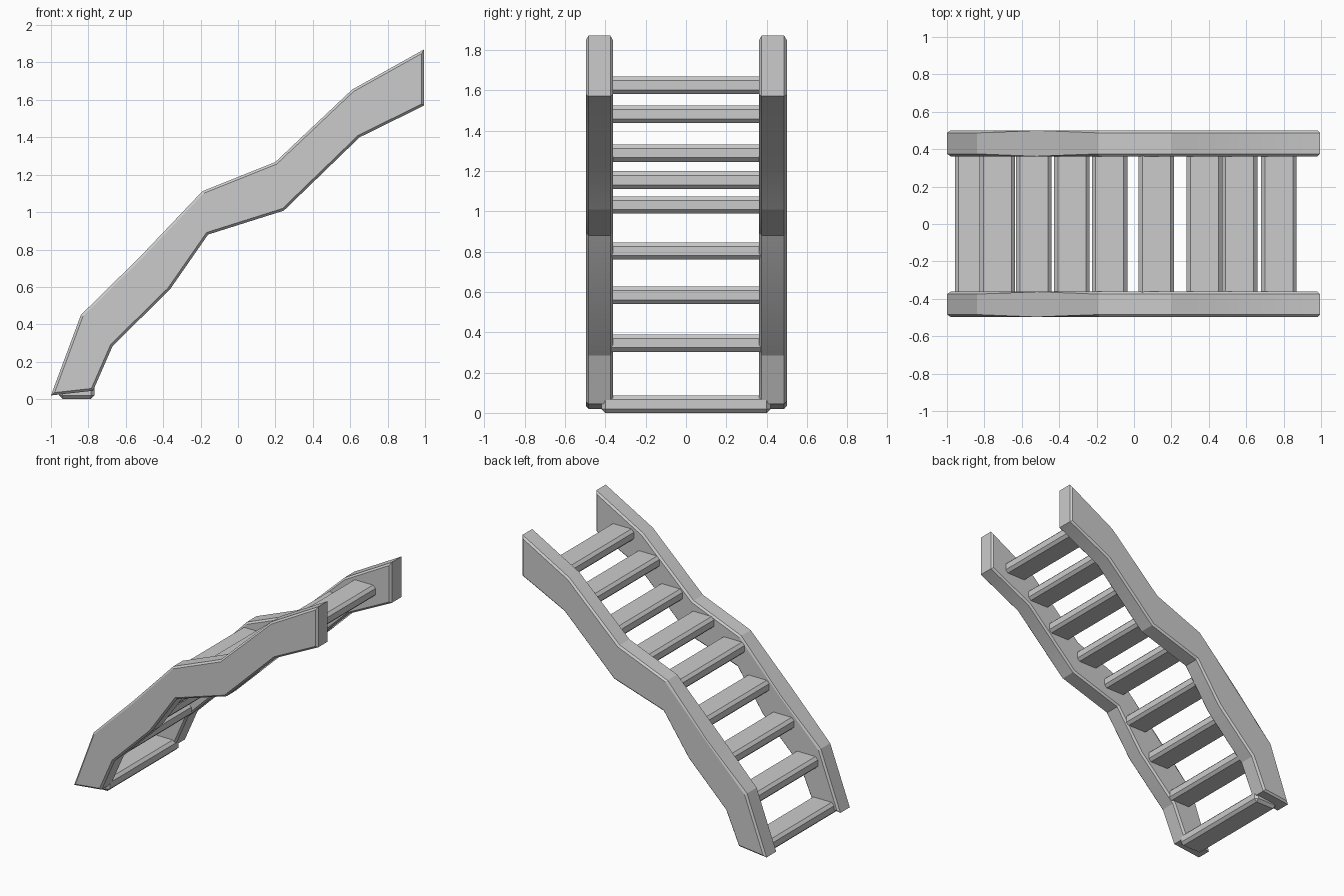
import bpy, bmesh, math

if "Cube" in bpy.data.objects:
    bpy.data.objects.remove(bpy.data.objects["Cube"])


def finish(bm, name):
    bmesh.ops.recalc_face_normals(bm, faces=bm.faces)
    me = bpy.data.meshes.new(name)
    bm.to_mesh(me)
    bm.free()
    ob = bpy.data.objects.new(name, me)
    bpy.context.collection.objects.link(ob)
    bpy.ops.object.select_all(action='DESELECT')
    ob.select_set(True)
    bpy.context.view_layer.objects.active = ob
    bpy.ops.object.shade_smooth_by_angle(angle=math.radians(20))
    return ob


# Crooked stringer outline in x, z: upper edge, then lower edge back down
PROFILE = [(-1, .02), (-.84, .45), (-.52, .765), (-.19, 1.112), (.20, 1.268),
           (.61, 1.655), (.995, 1.87), (.995, 1.57), (.65, 1.40), (.245, 1.008),
           (-.16, .88), (-.365, .585), (-.67, .285), (-.775, .045)]


def stringer(name, y0, y1):
    bm = bmesh.new()
    face = bm.faces.new([bm.verts.new((x, y0, z)) for x, z in PROFILE])
    ext = bmesh.ops.extrude_face_region(bm, geom=[face], use_keep_orig=True)
    for v in ext['geom']:
        if isinstance(v, bmesh.types.BMVert):
            v.co.y = y1
    # chamfer only the outline edges on both sides
    rim = [e for e in bm.edges if abs(e.verts[0].co.y - e.verts[1].co.y) < 1e-6]
    bmesh.ops.bevel(bm, geom=rim, offset=.013, segments=1, affect='EDGES', profile=.5)
    return finish(bm, name)


stringer("stringer_front", -.497, -.362)
stringer("stringer_back", .362, .5)

# Treads: chamfered planks, (centre x, underside z)
TREADS = [(-.862, 0), (-.73, .303), (-.535, .54), (-.332, .76), (-.13, .988),
          (.12, 1.11), (.377, 1.245), (.565, 1.438), (.775, 1.582)]
for i, (x, z) in enumerate(TREADS):
    bm = bmesh.new()
    bmesh.ops.create_cube(bm, size=1)
    bmesh.ops.scale(bm, vec=(.19, .84, .086), verts=bm.verts)
    bmesh.ops.bevel(bm, geom=bm.edges[:], offset=.02, segments=1, affect='EDGES', profile=.5)
    ob = finish(bm, f"tread_{i + 1}")
    ob.location = (x, 0, z + .043)
